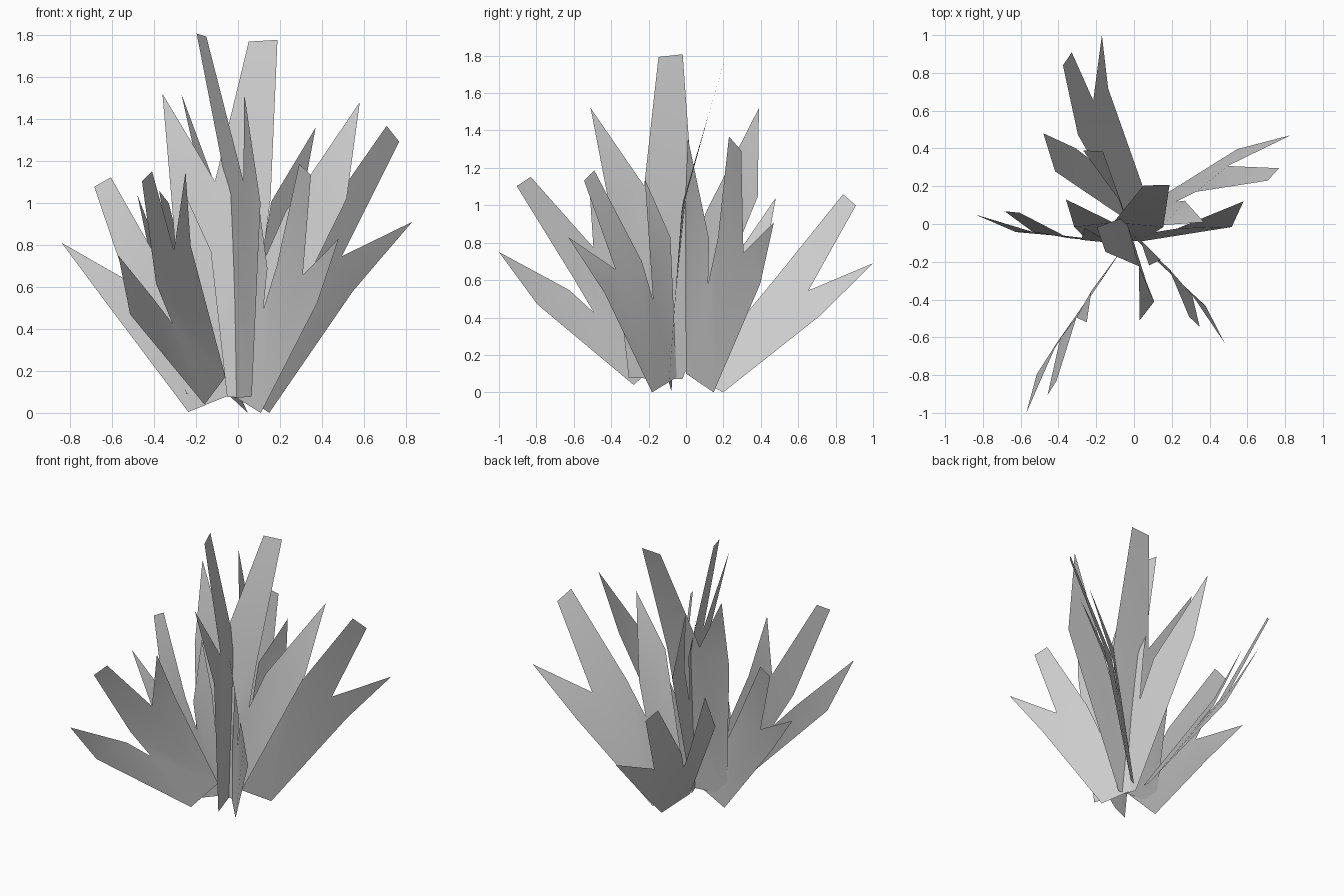
import bpy
import bmesh
from mathutils import Vector

default_cube = bpy.data.objects.get("Cube")
if default_cube:
    bpy.data.objects.remove(default_cube, do_unlink=True)

# One plain grey for the whole plant
grey = bpy.data.materials.new("leaf_grey")
grey.use_nodes = True
grey_value = (0.6, 0.6, 0.6, 1)
grey.diffuse_color = grey_value
grey.node_tree.nodes["Principled BSDF"].inputs["Base Color"].default_value = grey_value

# Leaf outline: share of the low tip axis and share of the high tip axis
OUTLINE = {
    "heel": (0, 0),
    "toe": (.32, -.315),
    "low_side": (.75, -.11),
    "low_tip": (1, 0),
    "low_notch": (.57, .14),
    "blunt_low": (.67, .52),
    "blunt_high": (.53, .67),
    "blunt_fold": (.26, .40),
    "high_notch": (.18, .26),
    "tip_fold": (.16, .46),
    "high_tip": (0, 1),
    "high_side": (-.12, .79),
}

# Body panels below the fold, then the three prongs above it
PANELS = [
    ("heel", "toe", "high_notch"),
    ("toe", "low_side", "low_notch"),
    ("toe", "low_notch", "blunt_fold", "high_notch"),
    ("heel", "high_notch", "tip_fold", "high_side"),
    ("low_side", "low_tip", "low_notch"),
    ("low_notch", "blunt_low", "blunt_high", "blunt_fold"),
    ("tip_fold", "high_tip", "high_side"),
]

FOLD = .65     # how far up the leaf it bends
SAG = .06      # depth of the bend


def bend(reach):
    """Offset from the leaf plane: sinks up to the fold, then rises again."""
    if reach < FOLD:
        return -SAG * reach / FOLD
    return -SAG * (1 - reach) / (1 - FOLD)


def make_leaf(name, heel, low_tip, high_tip):
    """Stretch the shared three-pronged outline between a heel and two tips."""
    origin = Vector(heel)
    low_axis = Vector(low_tip) - origin
    high_axis = Vector(high_tip) - origin
    normal = low_axis.cross(high_axis)
    size = normal.length ** 0.5
    normal.normalize()

    bm = bmesh.new()
    corners = {}
    for corner, (low, high) in OUTLINE.items():
        point = origin + low_axis * low + high_axis * high
        point += normal * bend(low + high) * size
        point.z = max(point.z, 0)
        corners[corner] = bm.verts.new(point)
    for panel in PANELS:
        bm.faces.new([corners[corner] for corner in panel])

    mesh = bpy.data.meshes.new(name)
    bm.to_mesh(mesh)
    bm.free()
    mesh.materials.append(grey)
    leaf = bpy.data.objects.new(name, mesh)
    bpy.context.collection.objects.link(leaf)
    bpy.ops.object.select_all(action="DESELECT")
    leaf.select_set(True)
    bpy.context.view_layer.objects.active = leaf
    bpy.ops.object.shade_smooth_by_angle(angle=0.6)


# Tall upright leaves crossing in the middle
make_leaf("upright_leaf_across", (.05, -.09, .07), (-.36, .13, 1.52), (.58, .12, 1.48))
make_leaf("upright_leaf_lengthwise", (-.03, -.02, .07), (.03, -.51, 1.52), (-.27, .39, 1.52))

# Leaning leaves fanned around the clump
make_leaf("back_leaf", (-.05, .03, .09), (-.17, 1, .69), (-.48, .48, 1.04))
make_leaf("front_right_leaf", (-.16, -.28, .04), (-.25, -.52, 1.15), (-.57, -1, .75))
make_leaf("right_leaf", (-.05, -.10, .08), (-.84, .05, .81), (-.26, -.02, 1.06))
make_leaf("left_leaf", (0, 0, .10), (.83, .47, .91), (.37, .01, 1.36))
make_leaf("front_left_leaf", (-.02, -.05, .08), (.48, -.63, .83), (.08, -.22, 1.14))
